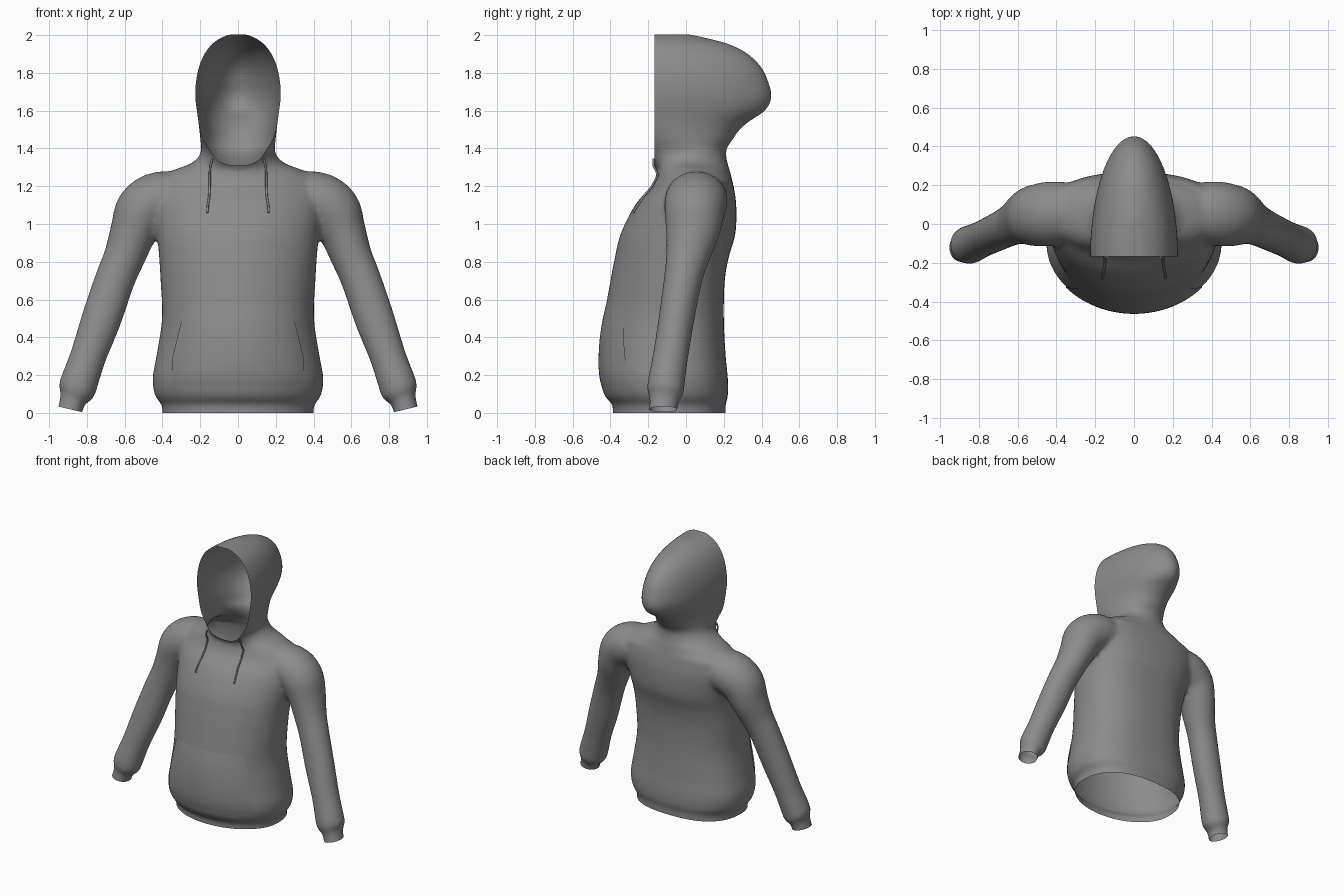
import bpy, bmesh, math
from mathutils import Vector
from mathutils.bvhtree import BVHTree

if "Cube" in bpy.data.objects:
    bpy.data.objects.remove(bpy.data.objects["Cube"])

fabric = bpy.data.materials.new("grey_fabric")
fabric.diffuse_color = (0.26, 0.26, 0.26, 1)
fabric.use_nodes = True
fabric.node_tree.nodes["Principled BSDF"].inputs["Base Color"].default_value = fabric.diffuse_color


def smooth_rows(rows, steps=4):
    """Catmull-Rom interpolation between rows of numbers."""
    out = []
    for i in range(len(rows) - 1):
        a, b, c, d = (rows[max(0, min(len(rows) - 1, i + k))] for k in (-1, 0, 1, 2))
        for s in range(steps):
            t = s / steps
            out.append([0.5 * (2 * q + (r - p) * t + (2 * p - 5 * q + 4 * r - w) * t * t
                               + (3 * q - p - 3 * r + w) * t ** 3)
                        for p, q, r, w in zip(a, b, c, d)])
    return out + [list(rows[-1])]


def loft(bm, rings):
    """Closed tube through rings of points."""
    vs = [[bm.verts.new(p) for p in ring] for ring in rings]
    n = len(vs[0])
    faces = [bm.faces.new((a[i], a[(i + 1) % n], b[(i + 1) % n], b[i]))
             for a, b in zip(vs, vs[1:]) for i in range(n)]
    faces += [bm.faces.new(vs[0]), bm.faces.new(vs[-1])]
    bmesh.ops.recalc_face_normals(bm, faces=faces)


def make_object(name, bm):
    me = bpy.data.meshes.new(name)
    bm.to_mesh(me)
    bm.free()
    me.materials.append(fabric)
    ob = bpy.data.objects.new(name, me)
    bpy.context.collection.objects.link(ob)
    for p in me.polygons:
        p.use_smooth = True
    return ob


def apply_modifiers(ob):
    bpy.ops.object.select_all(action='DESELECT')
    bpy.context.view_layer.objects.active = ob
    ob.select_set(True)
    for m in list(ob.modifiers):
        bpy.ops.object.modifier_apply(modifier=m.name)


def cut(bm, test, co, no):
    """Slice open the region of faces that passes the test."""
    faces = [f for f in bm.faces if test(f.calc_center_median())]
    geom = set(faces)
    for f in faces:
        geom.update(f.verts)
        geom.update(f.edges)
    bmesh.ops.bisect_plane(bm, geom=list(geom), plane_co=co, plane_no=no, clear_outer=True)


# Trunk, neck and hood: height, half width, front y, back y, widest y
trunk = [
    (-.08, .40, -.385, .21, -.1), (0, .40, -.387, .21, -.1), (.045, .405, -.39, .21, -.1),
    (.09, .438, -.43, .222, -.1), (.18, .452, -.453, .222, -.1), (.3, .432, -.451, .21, -.1),
    (.5, .402, -.434, .2, -.1), (.7, .41, -.40, .205, -.09), (.83, .418, -.375, .228, -.08),
    (.95, .43, -.345, .262, -.05), (1.1, .455, -.27, .266, .02), (1.2, .445, -.185, .252, .05),
    (1.25, .41, -.16, .24, .05), (1.29, .33, -.155, .23, .05), (1.32, .25, -.178, .22, .04),
    (1.36, .205, -.225, .213, .03), (1.4, .195, -.28, .215, .0), (1.45, .2, -.36, .25, -.05),
    (1.5, .205, -.43, .285, -.1), (1.55, .211, -.45, .345, -.14), (1.6, .218, -.45, .42, -.17),
    (1.67, .226, -.45, .454, -.17), (1.75, .223, -.45, .438, -.17), (1.83, .207, -.45, .40, -.17),
    (1.9, .178, -.45, .33, -.17), (1.95, .14, -.45, .235, -.17), (1.98, .1, -.45, .13, -.17),
    (2.003, .05, -.45, .03, -.17)]


def trunk_ring(row, n=64):
    z, w, front, back, mid = row
    k = 2 / 2.5 if z < 1.25 else 1           # squarer across the back of the torso
    pts = []
    for i in range(n):
        c, s = math.cos(math.tau * i / n), math.sin(math.tau * i / n)
        e = k if s > 0 else 1
        depth = back - mid if s > 0 else mid - front
        pts.append((w * math.copysign(abs(c) ** e, c),
                    mid + depth * math.copysign(abs(s) ** e, s), z))
    return pts


# Sleeve: centre x, y, z, radius across, radius front to back
sleeve = [
    (.22, .06, 1.13, .13, .14), (.40, .055, 1.13, .15, .165), (.50, .045, 1.07, .15, .16),
    (.553, .035, .96, .125, .143), (.60, .01, .83, .11, .117), (.65, -.015, .71, .106, .102),
    (.722, -.05, .5, .106, .095), (.793, -.082, .3, .096, .094), (.838, -.103, .17, .1, .098),
    (.858, -.11, .11, .097, .097), (.872, -.115, .075, .072, .08), (.885, -.12, .03, .066, .076),
    (.91, -.13, -.06, .066, .076)]


def sleeve_rings(side, n=32):
    rows = smooth_rows(sleeve)
    rings = []
    for i, r in enumerate(rows):
        t = (Vector(rows[min(i + 1, len(rows) - 1)][:3]) - Vector(rows[max(i - 1, 0)][:3])).normalized()
        v = (Vector((0, 1, 0)) - t * t.y).normalized()
        u = t.cross(v)
        ring = []
        for j in range(n):
            a = math.tau * j / n
            p = Vector(r[:3]) + u * r[3] * math.cos(a) + v * r[4] * math.sin(a)
            ring.append((p.x * side, p.y, p.z))
        rings.append(ring)
    return rings


# Merge trunk and sleeves into one soft skin
bm = bmesh.new()
loft(bm, [trunk_ring(r) for r in smooth_rows(trunk)])
for side in (1, -1):
    loft(bm, sleeve_rings(side))
body = make_object("hoodie_body", bm)
rm = body.modifiers.new("merge", 'REMESH')
rm.mode = 'VOXEL'
rm.voxel_size = 0.014
rm.use_smooth_shade = True
apply_modifiers(body)

# Soften the joins and cut the hem, cuff and hood openings
bm = bmesh.new()
bm.from_mesh(body.data)
for _ in range(5):
    bmesh.ops.smooth_vert(bm, verts=bm.verts, factor=0.5,
                          use_axis_x=True, use_axis_y=True, use_axis_z=True)
cut(bm, lambda c: abs(c.x) < .6 and c.z < .2, (0, 0, 0), (0, 0, -1))
for side in (1, -1):
    cut(bm, lambda c: c.x * side > .65 and c.z < .2, (side * .893, -.12, .02), (side * .23, 0, -.97))
cut(bm, lambda c: c.z > 1.3 and c.y < -.1, (0, -.168, 1.6), (0, -1, 0))
for f in bm.faces:
    f.smooth = True
skin = BVHTree.FromBMesh(bm)
bm.to_mesh(body.data)
bm.free()
if not body.data.materials:
    body.data.materials.append(fabric)


def on_front(x, z, lift):
    hit = skin.ray_cast(Vector((x, -2, z)), Vector((0, 1, 0)))[0]
    return Vector((x, hit.y - lift, z))


# Front pocket: blends in along top and bottom, stands proud at the hand slits
bm = bmesh.new()
cols, rows = 32, 20
grid = []
for j in range(rows + 1):
    t = j / rows
    z = .14 + .43 * t
    half = .35 if z < .28 else .35 - .07 * (z - .28) / .29
    lift = .001 + .012 * math.sin(math.pi * t)
    grid.append([bm.verts.new(on_front(half * (2 * i / cols - 1), z, lift)) for i in range(cols + 1)])
for a, b in zip(grid, grid[1:]):
    for i in range(cols):
        bm.faces.new((a[i], a[i + 1], b[i + 1], b[i]))
make_object("front_pocket", bm)

# Drawstrings hanging from the hood opening
for side, label in ((1, "left"), (-1, "right")):
    pts = [Vector((side * .135, -.172, 1.345)), Vector((side * .147, -.172, 1.31))]
    pts += [on_front(side * x, z, .007) for x, z in
            ((.15, 1.26), (.15, 1.2), (.152, 1.15), (.16, 1.1), (.162, 1.06))]
    cu = bpy.data.curves.new(label + "_drawstring", 'CURVE')
    cu.dimensions = '3D'
    cu.bevel_depth = .006
    cu.bevel_resolution = 2
    cu.use_fill_caps = True
    sp = cu.splines.new('POLY')
    sp.points.add(len(pts) - 1)
    for p, co in zip(sp.points, pts):
        p.co = (*co, 1)
    cu.materials.append(fabric)
    bpy.context.collection.objects.link(bpy.data.objects.new(label + "_drawstring", cu))
